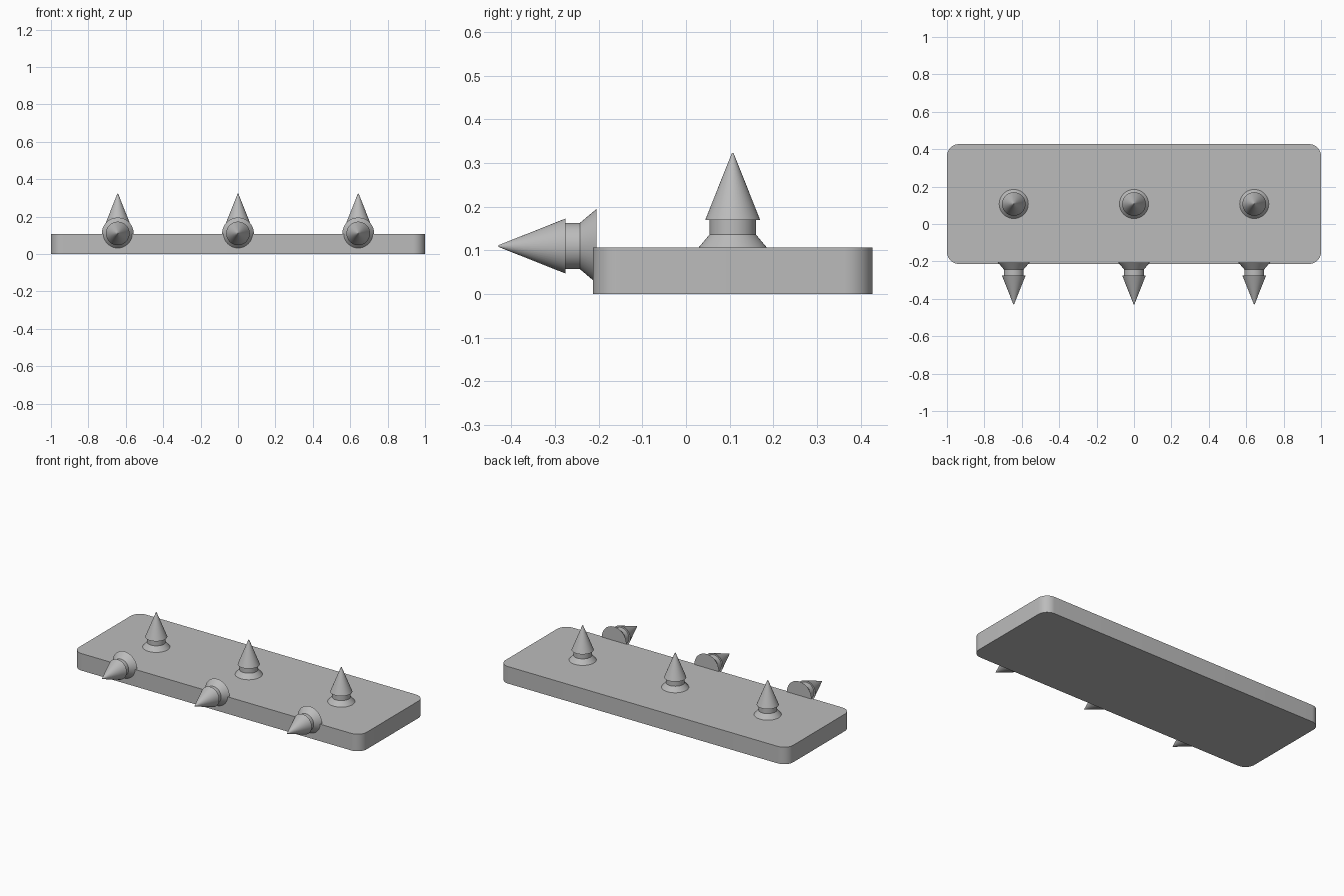
import bpy
import bmesh
import math

cube = bpy.data.objects.get("Cube")
if cube:
    bpy.data.objects.remove(cube, do_unlink=True)

GREY = (0.5, 0.5, 0.5, 1)
grey = bpy.data.materials.new("plain_grey")
grey.use_nodes = True
grey.diffuse_color = GREY
grey.node_tree.nodes["Principled BSDF"].inputs["Base Color"].default_value = GREY


def finish(name, bm):
    bmesh.ops.recalc_face_normals(bm, faces=bm.faces[:])
    mesh = bpy.data.meshes.new(name)
    bm.to_mesh(mesh)
    bm.free()
    mesh.materials.append(grey)
    obj = bpy.data.objects.new(name, mesh)
    bpy.context.collection.objects.link(obj)
    bpy.ops.object.select_all(action="DESELECT")
    obj.select_set(True)
    bpy.context.view_layer.objects.active = obj
    bpy.ops.object.shade_smooth_by_angle(angle=math.radians(25))
    return obj


def base_plate(x, y0, y1, height, radius, steps=12):
    """Flat slab with rounded vertical corners."""
    bm = bmesh.new()
    corners = [(x, y1, 1, 1), (-x, y1, -1, 1), (-x, y0, -1, -1), (x, y0, 1, -1)]
    outline = []
    for quarter, (cx, cy, sx, sy) in enumerate(corners):
        for i in range(steps + 1):
            a = (quarter + i / steps) * math.pi / 2
            outline.append(bm.verts.new((cx + radius * (math.cos(a) - sx),
                                         cy + radius * (math.sin(a) - sy), 0)))
    face = bm.faces.new(outline)
    top = bmesh.ops.extrude_face_region(bm, geom=[face], use_keep_orig=True)
    verts = [g for g in top["geom"] if isinstance(g, bmesh.types.BMVert)]
    bmesh.ops.translate(bm, verts=verts, vec=(0, 0, height))
    return finish("base_plate", bm)


# Spike profile as (radius, height): flared foot, neck, overhanging cone
PROFILE = [(0, 0), (0.085, 0), (0.053, 0.038), (0.053, 0.071),
           (0.063, 0.071), (0.002, 0.2245), (0, 0.2245)]


def spike(name, location, tilt=0):
    bm = bmesh.new()
    verts = [bm.verts.new((r, 0, z)) for r, z in PROFILE]
    edges = [bm.edges.new(pair) for pair in zip(verts, verts[1:])]
    bmesh.ops.spin(bm, geom=verts + edges, cent=(0, 0, 0), axis=(0, 0, 1),
                   angle=math.tau, steps=48, use_duplicate=False)
    bmesh.ops.remove_doubles(bm, verts=bm.verts[:], dist=0.0001)
    obj = finish(name, bm)
    obj.location = location
    obj.rotation_euler.x = tilt


base_plate(1.0, -0.2135, 0.427, 0.107, 0.064)

# Three spikes on the top and three pointing out of the front edge
for side, x in (("right", -0.643), ("middle", 0), ("left", 0.643)):
    spike(f"top_spike_{side}", (x, 0.107, 0.0985))
    spike(f"front_spike_{side}", (x, -0.205, 0.11), math.pi / 2)
